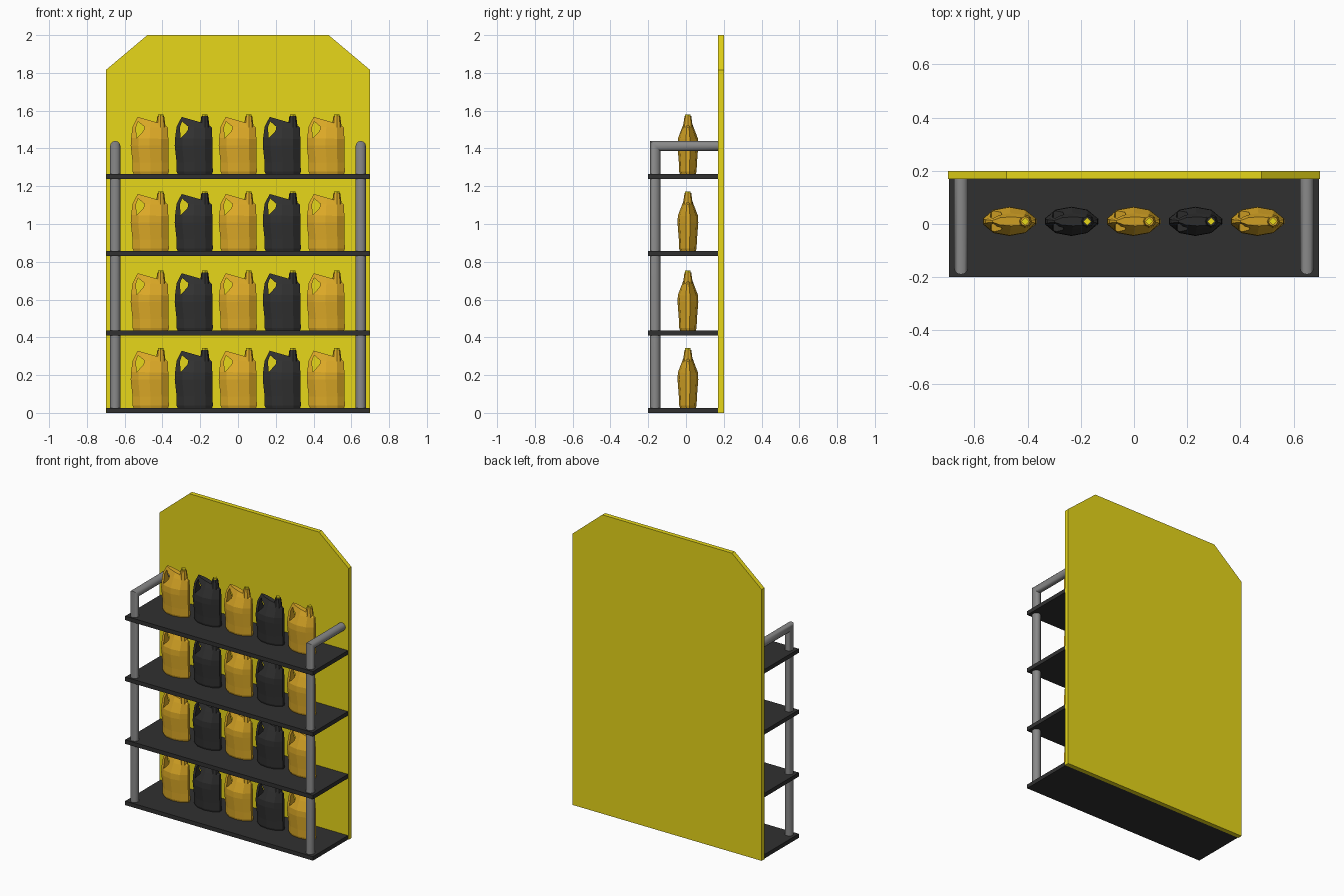
import bpy, bmesh, math

if "Cube" in bpy.data.objects:
    bpy.data.objects.remove(bpy.data.objects["Cube"])

def material(name, col):
    m = bpy.data.materials.new(name)
    m.diffuse_color = (*col, 1)
    m.use_nodes = True
    m.node_tree.nodes["Principled BSDF"].inputs["Base Color"].default_value = m.diffuse_color
    return m

YELLOW = material("yellow", (0.80, 0.68, 0.01))
BLACK = material("black", (0.03, 0.03, 0.03))
ORANGE = material("orange", (0.72, 0.40, 0.02))
GREY = material("grey", (0.25, 0.25, 0.25))

def add(name, mesh, loc=(0, 0, 0)):
    ob = bpy.data.objects.new(name, mesh)
    ob.location = loc
    bpy.context.collection.objects.link(ob)
    return ob

def loft(name, rings, mat=None):
    """Skin a list of equal-length closed rings and cap both ends."""
    bm = bmesh.new()
    rows = [[bm.verts.new(p) for p in r] for r in rings]
    n = len(rows[0])
    for a, b in zip(rows, rows[1:]):
        for i in range(n):
            bm.faces.new((a[i], a[(i + 1) % n], b[(i + 1) % n], b[i]))
    bm.faces.new(rows[0][::-1])
    bm.faces.new(rows[-1])
    bmesh.ops.recalc_face_normals(bm, faces=bm.faces)
    me = bpy.data.meshes.new(name)
    bm.to_mesh(me)
    bm.free()
    if mat:
        me.materials.append(mat)
    return me

def prism(name, profile, y0, y1, mat=None):
    return loft(name, [[(x, y, z) for x, z in profile] for y in (y0, y1)], mat)

# back board with clipped top corners
add("back_board", prism("back_board", [(-0.70, 0), (0.70, 0), (0.70, 1.815), (0.48, 2.0),
                                       (-0.48, 2.0), (-0.70, 1.815)], 0.17, 0.20, YELLOW))

# shelves
SHELF_TOPS = (0.027, 0.437, 0.857, 1.265)
shelf = prism("shelf", [(-0.695, -0.027), (0.695, -0.027), (0.695, 0), (-0.695, 0)], -0.20, 0.17, BLACK)
for i, z in enumerate(SHELF_TOPS):
    add(f"shelf_{i + 1}", shelf, (0, 0, z))

# side rails: upright tube with a mitred bend back to the board
R, N, YP, ZT = 0.027, 12, -0.163, 1.413
circle = [(R * math.cos(2 * math.pi * i / N), R * math.sin(2 * math.pi * i / N)) for i in range(N)]
rail = loft("side_rail", [[(c, YP + s, 0.02) for c, s in circle],
                          [(c, YP + s, ZT - s) for c, s in circle],
                          [(c, 0.175, ZT - s) for c, s in circle]], GREY)
for side, x in (("left", -0.65), ("right", 0.65)):
    ob = add(f"{side}_rail", rail, (x, 0, 0))
bpy.context.view_layer.objects.active = ob
ob.select_set(True)
bpy.ops.object.shade_smooth_by_angle(angle=math.radians(35))

# jug body: lens-shaped rings (x left, z left, x right, z right, half depth)
U = (-1, -0.6, 0, 0.6, 1)
W = (0.2, 0.8, 1, 0.8, 0.2)
LENS = [(u, -w) for u, w in zip(U, W)] + [(u, w) for u, w in zip(U[::-1], W[::-1])]

def lens(xl, zl, xr, zr, d):
    return [(xl + (xr - xl) * (u + 1) / 2, d * w, zl + (zr - zl) * (u + 1) / 2) for u, w in LENS]

BODY = [(-0.086, 0, 0.096, 0, 0.042), (-0.092, 0.012, 0.100, 0.012, 0.046),
        (-0.092, 0.06, 0.098, 0.06, 0.048), (-0.102, 0.15, 0.097, 0.15, 0.055),
        (-0.100, 0.19, 0.097, 0.185, 0.053), (-0.092, 0.25, 0.095, 0.245, 0.030),
        (-0.065, 0.302, 0.075, 0.262, 0.017)]

# helper that cuts the handle opening
cutter = add("handle_cutter", prism("handle_cutter", [(-0.075, 0.245), (-0.063, 0.278), (-0.030, 0.25),
                                                      (-0.034, 0.228), (-0.070, 0.190)], -0.1, 0.1))
cutter.hide_render = True

def jug_mesh(name, mat):
    ob = add(name, loft(name, [lens(*r) for r in BODY], mat))
    mod = ob.modifiers.new("handle_hole", 'BOOLEAN')
    mod.operation, mod.solver, mod.object = 'DIFFERENCE', 'EXACT', cutter
    dg = bpy.context.evaluated_depsgraph_get()
    me = bpy.data.meshes.new_from_object(ob.evaluated_get(dg))
    bpy.data.objects.remove(ob)
    return me

def ring(r, z, n=8):
    return [(0.057 + r * math.cos(2 * math.pi * i / n), r * math.sin(2 * math.pi * i / n), z) for i in range(n)]

# jugs, necks and caps in alternating colours
kinds = []
for label, mat in (("orange", ORANGE), ("black", BLACK)):
    kinds.append((label, jug_mesh(f"{label}_jug", mat),
                  loft(f"{label}_neck", [ring(0.026, 0.245), ring(0.021, 0.285), ring(0.018, 0.306)], mat)))
cap = loft("cap", [ring(0.015, 0.304, 4), ring(0.015, 0.316, 4)], YELLOW)
bpy.data.objects.remove(cutter)

for row, z in enumerate(SHELF_TOPS, 1):
    for col in range(5):
        label, body, neck = kinds[col % 2]
        loc = (-0.466 + 0.233 * col, 0.01, z)
        add(f"{label}_jug_{row}_{col + 1}", body, loc)
        add(f"{label}_neck_{row}_{col + 1}", neck, loc)
        add(f"cap_{row}_{col + 1}", cap, loc)
